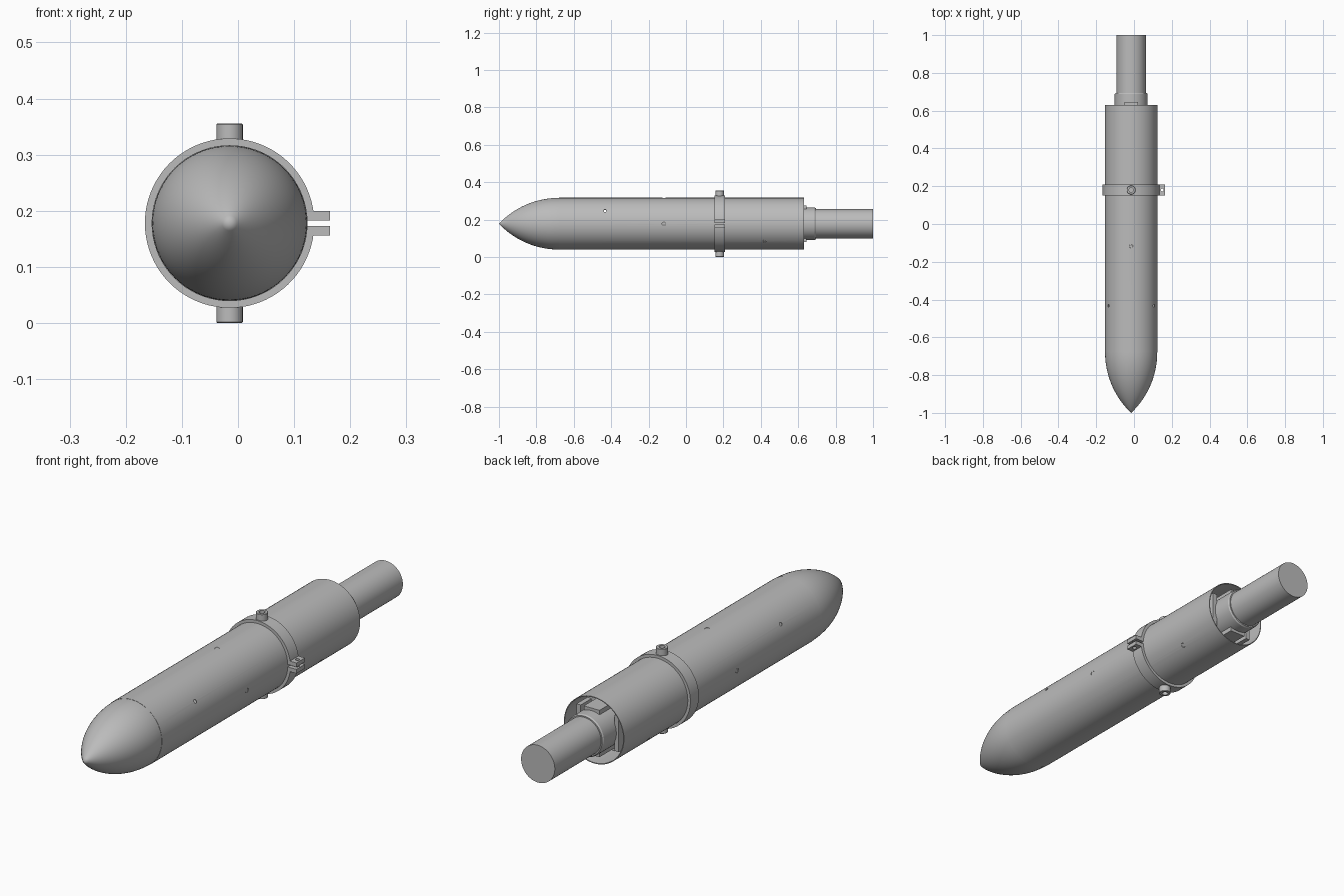
import bpy, bmesh
from math import pi, sin, cos, sqrt, radians
from mathutils import Matrix, Vector

cube = bpy.data.objects.get("Cube")
if cube:
    bpy.data.objects.remove(cube, do_unlink=True)

CX, CZ = -0.015, 0.178          # long axis of the body
R = 0.139                       # body radius
BAND_Y = 0.18                   # clamp position

grey = bpy.data.materials.new("plain grey")
grey.use_nodes = True
COLOUR = (0.5, 0.5, 0.5, 1)
grey.diffuse_color = COLOUR
grey.node_tree.nodes["Principled BSDF"].inputs["Base Color"].default_value = COLOUR

ALONG_Y = Matrix.Translation((CX, 0, CZ)) @ Matrix.Rotation(-pi / 2, 4, 'X')


def finish(name, bm):
    bmesh.ops.recalc_face_normals(bm, faces=bm.faces[:])
    mesh = bpy.data.meshes.new(name)
    bm.to_mesh(mesh)
    bm.free()
    mesh.materials.append(grey)
    obj = bpy.data.objects.new(name, mesh)
    bpy.context.collection.objects.link(obj)
    return obj


def activate(obj):
    bpy.ops.object.select_all(action='DESELECT')
    obj.select_set(True)
    bpy.context.view_layer.objects.active = obj


def smooth(obj):
    activate(obj)
    bpy.ops.object.shade_smooth_by_angle(angle=radians(30))


def lathe(name, profile, matrix=ALONG_Y, steps=72, closed=False, gap=0.0):
    """Revolve (height, radius) points about local z."""
    bm = bmesh.new()
    vs = [bm.verts.new((r, 0, h)) for h, r in profile]
    pairs = list(zip(vs, vs[1:])) + ([(vs[-1], vs[0])] if closed else [])
    for a, b in pairs:
        bm.edges.new((a, b))
    bmesh.ops.rotate(bm, verts=vs, cent=(0, 0, 0), matrix=Matrix.Rotation(gap, 3, 'Z'))
    bmesh.ops.spin(bm, geom=bm.verts[:] + bm.edges[:], cent=(0, 0, 0), axis=(0, 0, 1),
                   angle=2 * pi - 2 * gap, steps=steps)
    bmesh.ops.remove_doubles(bm, verts=bm.verts[:], dist=0.00005)
    bm.transform(matrix)
    obj = finish(name, bm)
    smooth(obj)
    return obj


def box(name, low, high):
    bm = bmesh.new()
    bmesh.ops.create_cube(bm, size=1)
    low, high = Vector(low), Vector(high)
    bm.transform(Matrix.Translation((low + high) / 2) @ Matrix.Diagonal((high - low).to_4d()))
    return finish(name, bm)


def radial(angle, y, r):
    """Frame on the body surface with local z pointing outward."""
    out = Vector((cos(angle), 0, sin(angle)))
    return Matrix.Translation(Vector((CX, y, CZ)) + out * r) @ out.to_track_quat('Z', 'Y').to_matrix().to_4x4()


def cut(obj, places, radius, depth):
    bm = bmesh.new()
    for place in places:
        bmesh.ops.create_cone(bm, cap_ends=True, segments=20, radius1=radius,
                              radius2=radius, depth=depth, matrix=place)
    cutter = finish("hole_cutter", bm)
    cutter.hide_render = True
    mod = obj.modifiers.new("holes", 'BOOLEAN')
    mod.operation, mod.solver, mod.object = 'DIFFERENCE', 'EXACT', cutter
    activate(obj)
    bpy.ops.object.modifier_apply(modifier=mod.name)
    bpy.data.objects.remove(cutter, do_unlink=True)
    smooth(obj)


# Ogive nose, closed by a plug inside the tube
LENGTH, BASE, NR = 0.32, -0.68, R - 0.001
rho = (NR * NR + LENGTH * LENGTH) / (2 * NR)
nose = []
for i in range(25):
    d = LENGTH * (1 - i / 24)
    nose.append((BASE - d, max(0, sqrt(rho * rho - d * d) + NR - rho)))
lathe("nose_cone", nose + [(BASE, 0.135), (BASE + 0.05, 0.135), (BASE + 0.05, 0)])

# Thin-walled body tube with three sets of holes
tube = lathe("body_tube", [(BASE, R), (0.63, R), (0.63, 0.1355), (BASE, 0.1355)], closed=True)
open_holes = [radial(radians(a), -0.433, R) for a in (30, 150)]
screws = [(a, -0.118) for a in (0, 90, 180)] + [(a, 0.42) for a in (-42, -138)]
cut(tube, open_holes, 0.0075, 0.02)
cut(tube, [radial(radians(a), y, R) for a, y in screws], 0.0095, 0.02)

# Screws sitting just below the tube surface
for i, (a, y) in enumerate(screws):
    lathe(f"flush_screw_{i + 1}", [(-0.012, 0), (-0.012, 0.0085), (-0.001, 0.0085), (-0.001, 0)],
          radial(radians(a), y, R), steps=20)

# Rear bulkhead, stem and collar
lathe("rear_bulkhead", [(0.46, 0), (0.46, 0.1355), (0.5, 0.1355), (0.5, 0)])
lathe("rear_stem", [(0.48, 0), (0.48, 0.078), (1.0, 0.078), (1.0, 0)])
lathe("stem_collar", [(0.49, 0.07), (0.49, 0.087), (0.64, 0.087), (0.688, 0.087),
                      (0.694, 0.083), (0.694, 0.07)])

# Four flat lugs around the collar
for i in range(4):
    lug = box(f"collar_lug_{i + 1}", (-0.036, -0.075, 0), (0.036, 0.075, 0.02))
    lug.data.transform(radial(i * pi / 2, 0.57, 0.078) )

# Split clamp band with two bolted flanges
Y0, Y1 = BAND_Y - 0.028, BAND_Y + 0.028
lathe("clamp_band", [(Y0, 0.1385), (Y0, 0.151), (Y1, 0.151), (Y1, 0.1385)],
      steps=80, closed=True, gap=radians(2.2))
bolt = Matrix.Translation((0.149, BAND_Y, CZ))
for name, z in (("upper_clamp_flange", 0.183), ("lower_clamp_flange", 0.156)):
    cut(box(name, (0.123, Y0, z), (0.164, Y1, z + 0.017)), [bolt], 0.008, 0.1)

# Hollow bosses above and below the band
for name, a in (("top_boss", pi / 2), ("bottom_boss", -pi / 2)):
    lathe(name, [(0.142, 0), (0.142, 0.0235), (0.176, 0.0235), (0.1775, 0.022),
                 (0.1775, 0.012), (0.155, 0.012), (0.155, 0)],
          radial(a, BAND_Y, 0), steps=32)
